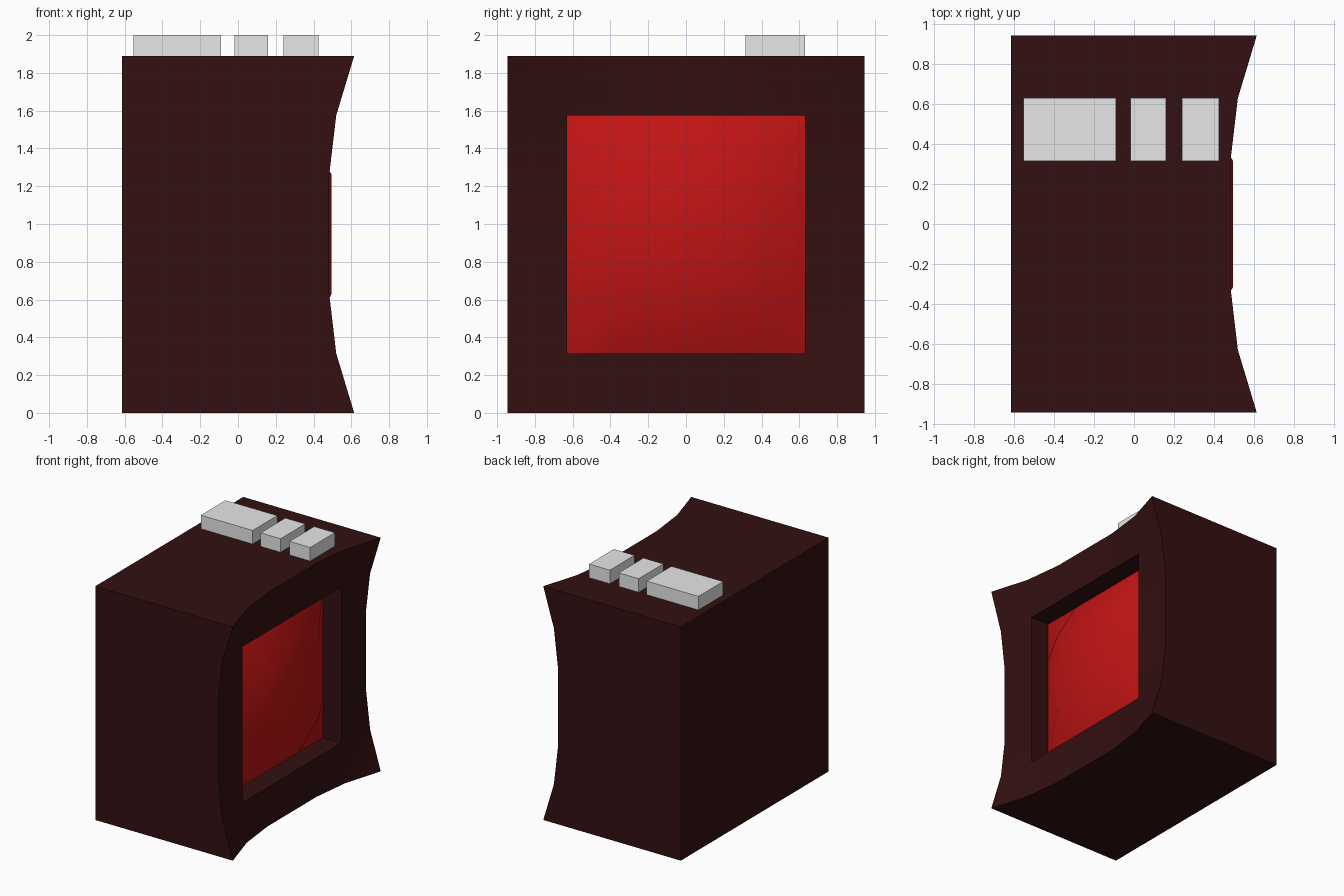
import bpy
import bmesh
import math

cube = bpy.data.objects.get("Cube")
if cube:
    bpy.data.objects.remove(cube, do_unlink=True)

HALF = 0.945      # half of the body's depth and height
BACK = -0.615     # plane opposite the screen
RIM = 0.483       # lip of the screen recess
FLOOR = 0.32      # edge of the screen
STEPS = [-HALF, -0.63, -0.315, 0.315, 0.63, HALF]
EDGE_X = {HALF: 0.615, 0.63: 0.52, 0.315: RIM}  # concave outer edge


def material(name, rgb):
    mat = bpy.data.materials.new(name)
    mat.use_nodes = True
    mat.diffuse_color = (*rgb, 1)
    bsdf = next(n for n in mat.node_tree.nodes if n.type == "BSDF_PRINCIPLED")
    bsdf.inputs["Base Color"].default_value = (*rgb, 1)
    return mat


dark = material("dark maroon", (0.033, 0.005, 0.0055))
red = material("screen red", (0.54, 0.007, 0.007))
grey = material("button white", (0.8, 0.8, 0.8))


def finish(bm, name, mat, smooth_angle=None):
    mesh = bpy.data.meshes.new(name)
    bm.to_mesh(mesh)
    bm.free()
    mesh.materials.append(mat)
    obj = bpy.data.objects.new(name, mesh)
    bpy.context.collection.objects.link(obj)
    if smooth_angle:
        bpy.ops.object.select_all(action="DESELECT")
        obj.select_set(True)
        bpy.context.view_layer.objects.active = obj
        bpy.ops.object.shade_smooth_by_angle(angle=math.radians(smooth_angle))
    return obj


def grid(bm, steps, depth, keep=lambda i, j: True):
    """Sheet of quads facing +x, with depth(y, z) giving x."""
    n = len(steps)
    v = {(i, j): bm.verts.new((depth(steps[i], steps[j]), steps[i], steps[j] + HALF))
         for i in range(n) for j in range(n)
         if any(keep(a, b) for a in (i - 1, i) for b in (j - 1, j)
                if 0 <= a < n - 1 and 0 <= b < n - 1)}
    for i in range(n - 1):
        for j in range(n - 1):
            if keep(i, j):
                bm.faces.new((v[i, j], v[i + 1, j], v[i + 1, j + 1], v[i, j + 1]))
    return v


# Body: concave front frame around the screen opening
def frame_depth(y, z):
    near, far = sorted((abs(y), abs(z)))
    return EDGE_X[near] if far == HALF else RIM


bm = bmesh.new()
last = len(STEPS) - 1
v = grid(bm, STEPS, frame_depth, lambda i, j: i in (0, last - 1) or j in (0, last - 1))


def ring(lo, hi):
    """Sides of a square ring of grid vertices, in order."""
    span = range(lo, hi + 1)
    return [[v[i, lo] for i in span], [v[hi, j] for j in span],
            [v[i, hi] for i in reversed(span)], [v[lo, j] for j in reversed(span)]]


# Outer walls and back, then recess walls and floor
for (lo, hi), x in (((0, last), BACK), ((1, last - 1), FLOOR - 0.01)):
    sides = ring(lo, hi)
    ends = [bm.verts.new((x, s[0].co.y, s[0].co.z)) for s in sides]
    for k, side in enumerate(sides):
        bm.faces.new(side + [ends[(k + 1) % 4], ends[k]])
    bm.faces.new(ends)
bmesh.ops.recalc_face_normals(bm, faces=bm.faces)
finish(bm, "body", dark, 30)

# Screen: bulging panel inside the recess
bm = bmesh.new()
grid(bm, STEPS[1:-1], lambda y, z: FLOOR if max(abs(y), abs(z)) > 0.5 else 0.496)
finish(bm, "screen", red, 60)

# Buttons on the top
for name, x0, x1 in (("wide_button", -0.553, -0.09),
                     ("middle_button", -0.018, 0.16),
                     ("end_button", 0.24, 0.425)):
    bm = bmesh.new()
    bmesh.ops.create_cube(bm, size=1)
    bmesh.ops.scale(bm, vec=(x1 - x0, 0.315, 0.11), verts=bm.verts)
    bmesh.ops.translate(bm, vec=((x0 + x1) / 2, 0.473, 1.945), verts=bm.verts)
    finish(bm, name, grey)
